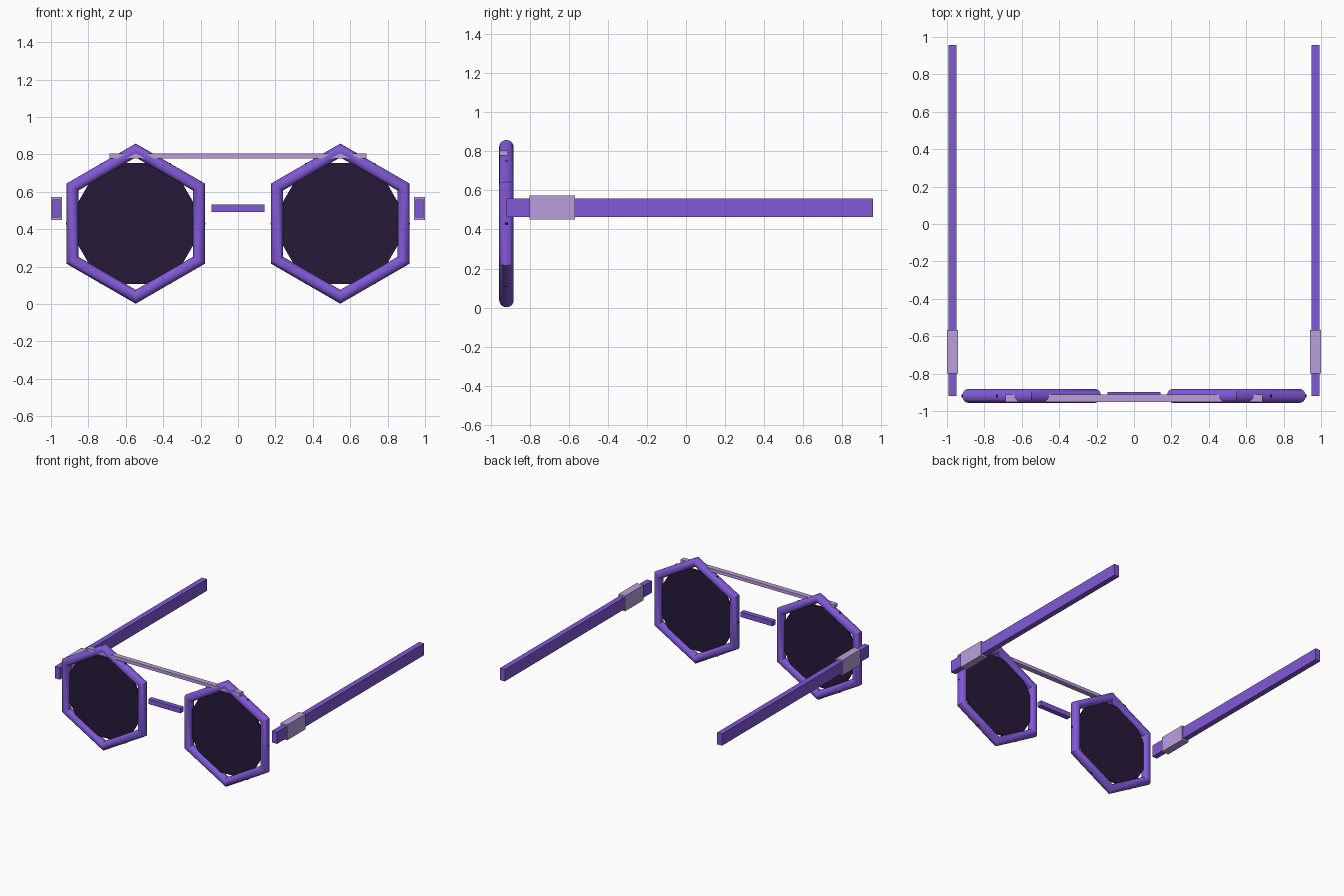
import bpy
from math import radians

if "Cube" in bpy.data.objects:
    bpy.data.objects.remove(bpy.data.objects["Cube"])

LENS_X, LENS_Z, FRONT_Y = 0.547, 0.43, -0.919


def material(name, rgb):
    m = bpy.data.materials.new(name)
    m.diffuse_color = (*rgb, 1)
    m.use_nodes = True
    m.node_tree.nodes["Principled BSDF"].inputs["Base Color"].default_value = m.diffuse_color
    return m


PURPLE = material("purple", (0.22, 0.10, 0.68))
LILAC = material("lilac", (0.50, 0.35, 0.72))
DARK = material("dark_lens", (0.019, 0.010, 0.040))


def finish(name, mat):
    ob = bpy.context.object
    ob.name = name
    ob.data.materials.append(mat)
    return ob


def box(name, lo, hi, mat):
    # Box between two opposite corners
    centre = [(a + b) / 2 for a, b in zip(lo, hi)]
    bpy.ops.mesh.primitive_cube_add(size=1, location=centre)
    ob = finish(name, mat)
    ob.scale = [b - a for a, b in zip(lo, hi)]
    bpy.ops.object.transform_apply(location=False, rotation=False, scale=True)


for side, s in (("left", -1), ("right", 1)):
    centre = (s * LENS_X, FRONT_Y, LENS_Z)
    turn = (radians(90), radians(90), 0)

    # Hexagonal rim with a round section, point up
    bpy.ops.mesh.primitive_torus_add(
        major_segments=6, minor_segments=20, major_radius=0.391,
        minor_radius=0.037, location=centre, rotation=turn)
    finish(side + "_rim", PURPLE)
    bpy.ops.object.shade_smooth_by_angle(angle=radians(30))

    # Six-sided lens, turned flat side up against the rim
    bpy.ops.mesh.primitive_cylinder_add(
        vertices=6, radius=0.374, depth=0.015, location=centre, rotation=turn)
    finish(side + "_lens", DARK)

    # Temple arm and the sleeve around its hinge end
    x = s * 0.97
    box(side + "_temple_arm", (x - 0.022, FRONT_Y, 0.464),
        (x + 0.022, 0.957, 0.559), PURPLE)
    box(side + "_arm_sleeve", (x - 0.03, -0.80, 0.45),
        (x + 0.03, -0.567, 0.573), LILAC)

# Nose bridge and brow bar
box("nose_bridge", (-0.142, -0.939, 0.491), (0.142, -0.899, 0.531), PURPLE)
box("brow_bar", (-0.686, -0.953, 0.778), (0.686, -0.912, 0.804), LILAC)
